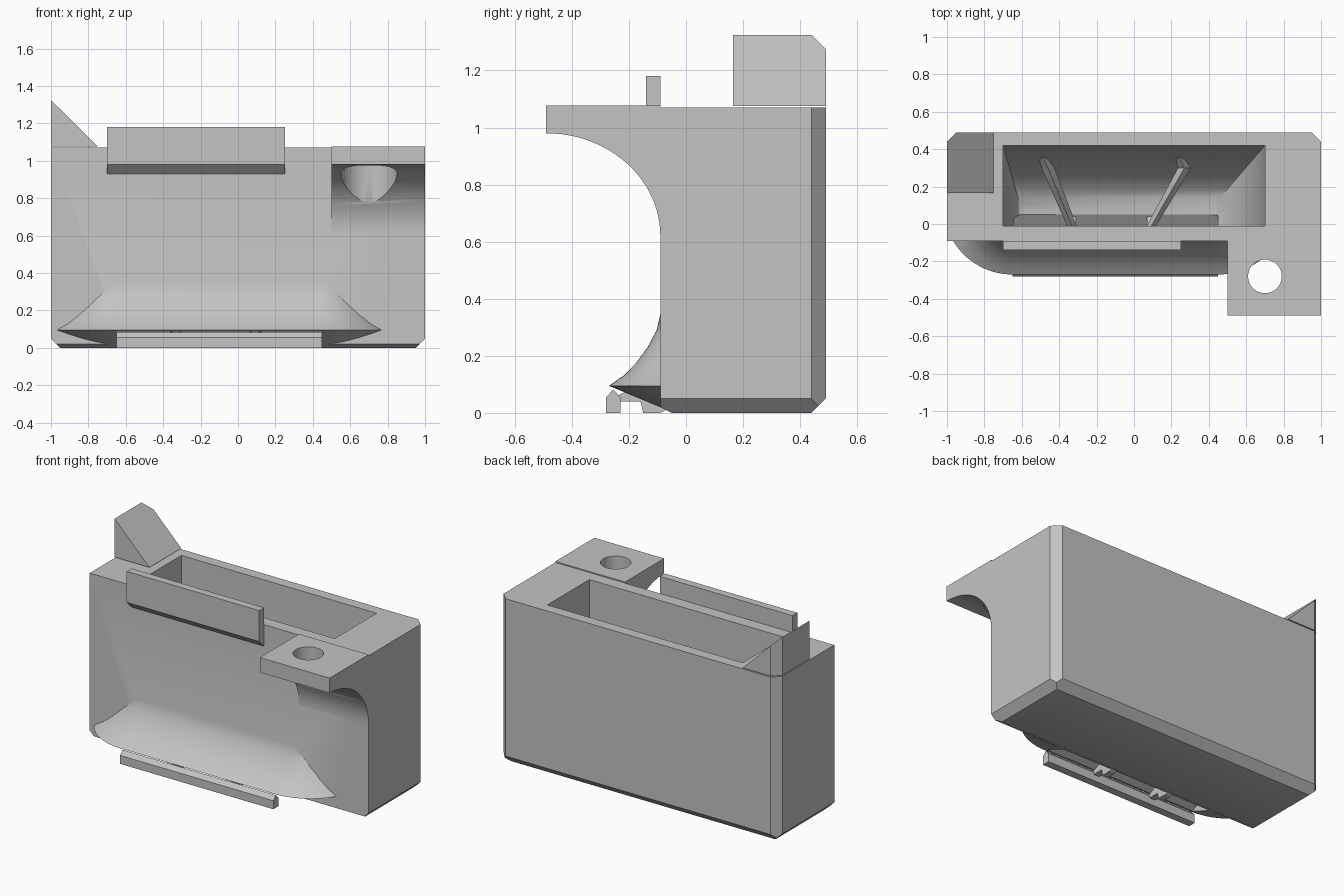
import bpy, bmesh
from math import sin, cos, pi, radians
from mathutils import Vector

if "Cube" in bpy.data.objects:
    bpy.data.objects.remove(bpy.data.objects["Cube"], do_unlink=True)

grey = bpy.data.materials.new("plain_grey")
grey.use_nodes = True
grey.diffuse_color = (0.55, 0.55, 0.55, 1)
grey.node_tree.nodes["Principled BSDF"].inputs["Base Color"].default_value = (0.55, 0.55, 0.55, 1)


def loft(name, rings, cuts=()):
    """Skin closed rings in order, cap both ends, then chop by planes."""
    bm = bmesh.new()
    rows = [[bm.verts.new(p) for p in ring] for ring in rings]
    n = len(rows[0])
    for a, b in zip(rows, rows[1:]):
        for i in range(n):
            j = (i + 1) % n
            bm.faces.new((a[i], a[j], b[j], b[i]))
    bm.faces.new(rows[0])
    bm.faces.new(rows[-1])
    for point, normal in cuts:
        geom = bm.verts[:] + bm.edges[:] + bm.faces[:]
        bmesh.ops.bisect_plane(bm, geom=geom, plane_co=point,
                               plane_no=Vector(normal).normalized(), clear_outer=True)
        bmesh.ops.holes_fill(bm, edges=[e for e in bm.edges if e.is_boundary])
    bmesh.ops.recalc_face_normals(bm, faces=bm.faces[:])
    mesh = bpy.data.meshes.new(name)
    bm.to_mesh(mesh)
    bm.free()
    mesh.materials.append(grey)
    obj = bpy.data.objects.new(name, mesh)
    bpy.context.collection.objects.link(obj)
    return obj


def prism(name, pts, axis, a, b, cuts=()):
    """Extrude a flat profile along an axis from a to b."""
    place = {"x": lambda p, t: (t, p[0], p[1]),
             "y": lambda p, t: (p[0], t, p[1]),
             "z": lambda p, t: (p[0], p[1], t)}[axis]
    return loft(name, [[place(p, t) for p in pts] for t in (a, b)], cuts)


def circle(x, y, r, n=48):
    return [(x + r * cos(2 * pi * i / n), y + r * sin(2 * pi * i / n)) for i in range(n)]


def combine(obj, other, operation):
    mod = obj.modifiers.new(operation.lower(), "BOOLEAN")
    mod.operation, mod.solver, mod.object = operation, "EXACT", other
    bpy.context.view_layer.objects.active = obj
    bpy.ops.object.modifier_apply(modifier=mod.name)
    bpy.data.objects.remove(other, do_unlink=True)


def smooth(obj, degrees=30):
    bpy.ops.object.select_all(action="DESELECT")
    obj.select_set(True)
    bpy.context.view_layer.objects.active = obj
    bpy.ops.object.shade_smooth_by_angle(angle=radians(degrees))


# Main housing with chamfered back corners and bottom edges
corner_cuts = [((s, 0.44, 0), (s, 1, 0)) for s in (-1, 1)]
bottom_cuts = [((s * 0.95, 0, 0), (s, 0, -1)) for s in (-1, 1)]
bottom_cuts += [((0, 0.44, 0), (0, 1, -1)), ((0, -0.05, 0), (0, -1, -2))]
footprint = [(-1, -0.09), (1, -0.09), (1, 0.49), (-1, 0.49)]
housing = prism("housing", footprint, "z", 0, 1.07, corner_cuts + bottom_cuts)

# Flared lip: profile swept round two quarter turns joined by a straight run
flare = [(0.12, 0.345), (0.19, 0.345), (0.203, 0.29), (0.235, 0.23), (0.275, 0.175),
         (0.32, 0.13), (0.37, 0.095), (0.19, 0.02), (0.12, 0.02)]
turns = [(-0.65, 204 + 66 * i / 16) for i in range(17)]
turns += [(0.45, 270 + 66 * i / 16) for i in range(17)]
lip = loft("flared_lip", [[(cx + r * cos(radians(a)), 0.1 + r * sin(radians(a)), z)
                           for r, z in flare] for cx, a in turns])
combine(housing, lip, "UNION")

# Hollow that curves down to a narrow throat
hollow_rings = []
for i in range(-1, 15):
    a = max(i, 0) / 14 * pi / 2
    s = 1 - cos(a)
    z = 1.2 if i < 0 else 0.8 - 0.68 * sin(a)
    x0, x1, y1 = -0.7 + 0.1 * s, 0.7 - 0.3 * s, 0.42 - 0.35 * s
    hollow_rings.append([(x0, -0.01, z), (x1, -0.01, z), (x1, y1, z), (x0, y1, z)])
combine(housing, loft("hollow_cutter", hollow_rings), "DIFFERENCE")

# Outlet slot under the lip
slot = [(-0.25, 0.088), (-0.02, 0.2), (0.03, 0.18), (0.05, 0.12),
        (-0.06, 0.045), (-0.1, 0.02), (-0.2, -0.01), (-0.25, -0.01)]
combine(housing, prism("slot_cutter", slot, "x", -0.65, 0.45), "DIFFERENCE")
smooth(housing)

# Mounting bracket with curved underside and counterbored hole
arc = [(-0.49 + 0.4 * cos(i / 24 * pi / 2), 0.62 + 0.36 * sin(i / 24 * pi / 2))
       for i in range(25)]
bracket = prism("mounting_bracket", [(-0.49, 1.077), (-0.09, 1.077)] + arc, "x", 0.5, 1)
combine(bracket, prism("bore_cutter", circle(0.7, -0.28, 0.09), "z", 0.4, 1.3), "DIFFERENCE")
combine(bracket, prism("counterbore_cutter", circle(0.7, -0.28, 0.15), "z", 0.4, 0.978),
        "DIFFERENCE")
smooth(bracket)

# Upright tab on the front edge
prism("front_tab", [(-0.14, 0.98), (-0.09, 0.93), (-0.09, 1.18), (-0.14, 1.18)],
      "x", -0.7, 0.25)

# Triangular wedge on the back corner
prism("corner_wedge", [(-1, 1.076), (-0.75, 1.076), (-1, 1.325)], "y", 0.165, 0.49,
      corner_cuts[:1])

# Splitter bar below the lip
prism("splitter_bar", [(-0.28, 0), (-0.23, 0), (-0.23, 0.055), (-0.255, 0.082), (-0.28, 0.055)],
      "x", -0.65, 0.45)

# Guide vanes inside the hollow, and struts that carry the bar
for side, back, front in (("right", -0.49, -0.33), ("left", 0.24, 0.09)):
    rings = []
    for y, x, w, top in ((-0.015, front, 0.025, 0.3), (0.3, back + 0.03, 0.035, 0.4),
                         (0.36, back, 0.02, 0.43)):
        rings.append([(x - w, y, 0.08), (x + w, y, 0.08), (x + w, y, top - 0.05),
                      (x, y, top), (x - w, y, top - 0.05)])
    loft(side + "_vane", rings)
    prism(side + "_strut", [(-0.24, 0.06), (-0.05, 0.16), (0.04, 0.12), (-0.05, 0.02),
                            (-0.09, 0.0), (-0.15, 0.0), (-0.16, 0.04), (-0.24, 0.04)],
          "x", front - 0.02, front + 0.02)
